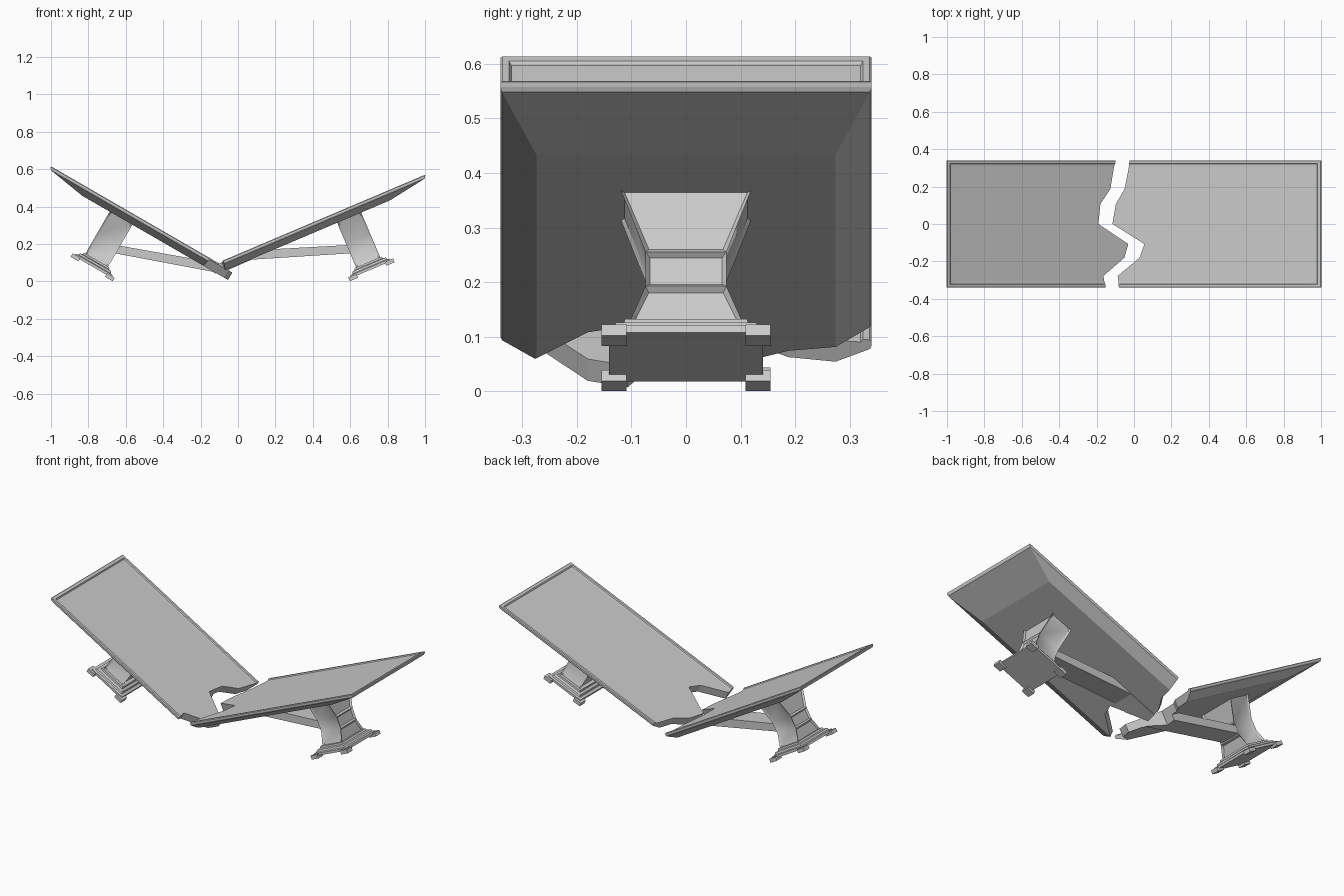
import bpy, bmesh
from math import radians, cos
from mathutils import Matrix

if "Cube" in bpy.data.objects:
    bpy.data.objects.remove(bpy.data.objects["Cube"])


def finish(bm, name, mat, smooth=None):
    bmesh.ops.recalc_face_normals(bm, faces=bm.faces)
    me = bpy.data.meshes.new(name)
    bm.to_mesh(me)
    bm.free()
    ob = bpy.data.objects.new(name, me)
    bpy.context.collection.objects.link(ob)
    me.transform(mat)
    bpy.ops.object.select_all(action='DESELECT')
    bpy.context.view_layer.objects.active = ob
    ob.select_set(True)
    if smooth:
        bpy.ops.object.shade_smooth_by_angle(angle=radians(smooth))
    return ob


def loft(rings):
    """Rectangular rings (u0, u1, half width, height) joined into a solid."""
    bm = bmesh.new()
    loops = [[bm.verts.new(p) for p in ((a, -w, n), (b, -w, n), (b, w, n), (a, w, n))]
             for a, b, w, n in rings]
    for lo, hi in zip(loops, loops[1:]):
        for i in range(4):
            j = (i + 1) % 4
            bm.faces.new((lo[i], lo[j], hi[j], hi[i]))
    bm.faces.new(loops[0][::-1])
    bm.faces.new(loops[-1])
    return bm


def prism(pts, to3d, d0, d1):
    bm = bmesh.new()
    lo = [bm.verts.new(to3d(a, b, d0)) for a, b in pts]
    hi = [bm.verts.new(to3d(a, b, d1)) for a, b in pts]
    for i in range(len(pts)):
        j = (i + 1) % len(pts)
        bm.faces.new((lo[i], lo[j], hi[j], hi[i]))
    bm.faces.new(lo[::-1])
    bm.faces.new(hi)
    return bm


def cut(ob, cutter):
    bpy.context.view_layer.objects.active = ob
    m = ob.modifiers.new("break", 'BOOLEAN')
    m.operation = 'DIFFERENCE'
    m.solver = 'EXACT'
    m.object = cutter
    bpy.ops.object.modifier_apply(modifier=m.name)


def half_table(side, angle, height, turn, crack):
    mat = (Matrix.Rotation(turn, 4, 'Z') @ Matrix.Translation((-1, 0, height))
           @ Matrix.Rotation(angle, 4, 'Y'))

    # jagged break cutter
    line = [((x + 1) / cos(angle), y) for x, y in crack]
    line = [(line[0][0], line[0][1] * 1.2)] + line[1:-1] + [(line[-1][0], line[-1][1] * 1.2)]
    outline = line + [(3, line[-1][1]), (3, line[0][1])]
    cutter = finish(prism(outline, lambda a, b, d: (a, b, d), -0.6, 0.6), "cutter", mat)
    cutter.hide_render = True

    # table top: chamfered underside, thin edge, raised rim
    L = 2.6
    steps = [(.225, .066, -.053), (.012, .003, -.019), (.005, 0, -.012), (0, 0, -.004),
             (.004, .004, 0), (.02, .016, 0), (.026, .02, -.006), (.08, .036, -.007)]
    top = finish(loft([(i, L - i, .34 - w, n) for i, w, n in steps]), side + "_table_top", mat)
    cut(top, cutter)

    # diagonal brace from leg to underside of top
    prof = [(.50, -.195), (.95, -.032), (1.4, -.032), (1.4, -.058), (1.03, -.056), (.50, -.242)]
    brace = finish(prism(prof, lambda a, b, d: (a, d, b), -.065, .065), side + "_brace", mat)
    cut(brace, cutter)
    bpy.data.objects.remove(cutter)

    # waisted pedestal with recessed panels
    c = .463
    bm = loft([(c - .07, c + .07, w, n) for w, n in
               ((.105, -.318), (.074, -.243), (.074, -.175), (.122, -.045))])
    bm.normal_update()
    bmesh.ops.recalc_face_normals(bm, faces=bm.faces)
    ends = [f for f in bm.faces if abs(f.normal.x) > .9]
    bmesh.ops.inset_individual(bm, faces=ends, thickness=.011, depth=-.01)
    for s in (-1, 1):
        bm.normal_update()
        sides = [f for f in bm.faces if f.normal.y * s > .6
                 and abs(f.calc_center_median().x - c) < .01 and f.calc_area() > .007]
        bmesh.ops.inset_region(bm, faces=sides, thickness=.012, depth=-.006)
    finish(bm, side + "_pedestal", mat, 30)

    # stepped base
    finish(loft([(c - u, c + u, w, n) for u, w, n in
                 ((.115, .141, -.354), (.115, .141, -.340), (.100, .132, -.336),
                  (.096, .128, -.326), (.082, .114, -.322), (.078, .112, -.312))]),
           side + "_base", mat)

    # four corner feet
    for i, u in enumerate((c - .106, c + .106)):
        for j, y in enumerate((-.132, .132)):
            finish(loft([(u - .024, u + .024, .023, -.367), (u - .024, u + .024, .023, -.345)]),
                   f"{side}_foot_{i}{j}", mat @ Matrix.Translation((0, y, 0)))


left_crack = [(-.086, .34), (-.123, .187), (-.176, .107), (-.187, 0),
              (-.027, -.107), (-.048, -.18), (-.16, -.278), (-.139, -.34)]
right_crack = [(-.01, .34), (-.053, .187), (-.1, .107), (-.118, 0),
               (.053, -.107), (.027, -.18), (-.09, -.278), (-.07, -.34)]
half_table("left", radians(30), .615, 0, left_crack)
half_table("right", radians(23), .57, radians(180), [(-x, -y) for x, y in right_crack])
